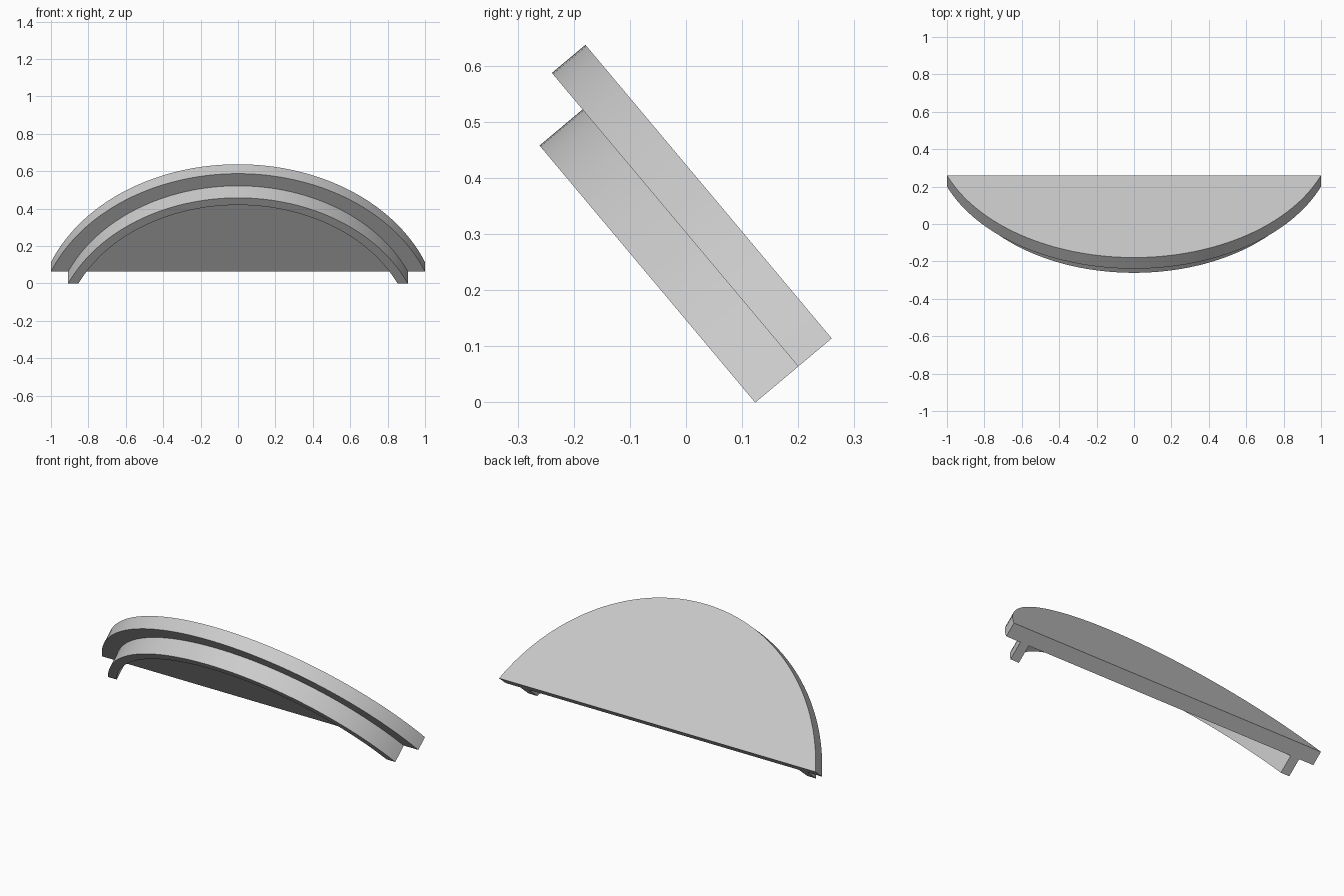
import bpy, bmesh
from math import asin, cos, pi, radians, sin

if "Cube" in bpy.data.objects:
    bpy.data.objects.remove(bpy.data.objects["Cube"])

CHORD = 0.39   # distance from the arc centre to the straight edge
SEGMENTS = 64

grey = bpy.data.materials.new("light grey")
grey.use_nodes = True
colour = (0.6, 0.6, 0.6, 1)
grey.diffuse_color = colour
grey.node_tree.nodes["Principled BSDF"].inputs["Base Color"].default_value = colour


def arc(radius):
    """Points of a circle above the chord line, from +x to -x."""
    start = asin(CHORD / radius)
    angles = [start + (pi - 2 * start) * i / SEGMENTS for i in range(SEGMENTS + 1)]
    return [(radius * cos(a), radius * sin(a) - CHORD) for a in angles]


def tilted_slab(name, strips, bottom, top):
    """Extrude a flat outline, made of one or more faces, and lean it forward."""
    bm = bmesh.new()
    for outline in strips:
        bm.faces.new([bm.verts.new((x, y, bottom)) for x, y in outline])
    bmesh.ops.remove_doubles(bm, verts=bm.verts, dist=0.0001)
    result = bmesh.ops.extrude_face_region(bm, geom=bm.faces[:], use_keep_orig=True)
    moved = [v for v in result["geom"] if isinstance(v, bmesh.types.BMVert)]
    bmesh.ops.translate(bm, verts=moved, vec=(0, 0, top - bottom))
    bmesh.ops.recalc_face_normals(bm, faces=bm.faces)
    mesh = bpy.data.meshes.new(name)
    bm.to_mesh(mesh)
    bm.free()
    mesh.materials.append(grey)
    obj = bpy.data.objects.new(name, mesh)
    bpy.context.collection.objects.link(obj)
    obj.location = (0, 0.2, 0.064)
    obj.rotation_euler.x = radians(130)
    bpy.ops.object.select_all(action="DESELECT")
    obj.select_set(True)
    bpy.context.view_layer.objects.active = obj
    bpy.ops.object.shade_smooth_by_angle(angle=radians(30))


# Solid segment-shaped plate
tilted_slab("cover_plate", [arc(1.073)], -0.078, 0)

# Thin curved rim under the plate, built from quads between two arcs
outer, inner = arc(0.988), arc(0.938)
quads = [(outer[i], outer[i + 1], inner[i + 1], inner[i]) for i in range(SEGMENTS)]
tilted_slab("curved_rim", quads, 0, 0.1)
